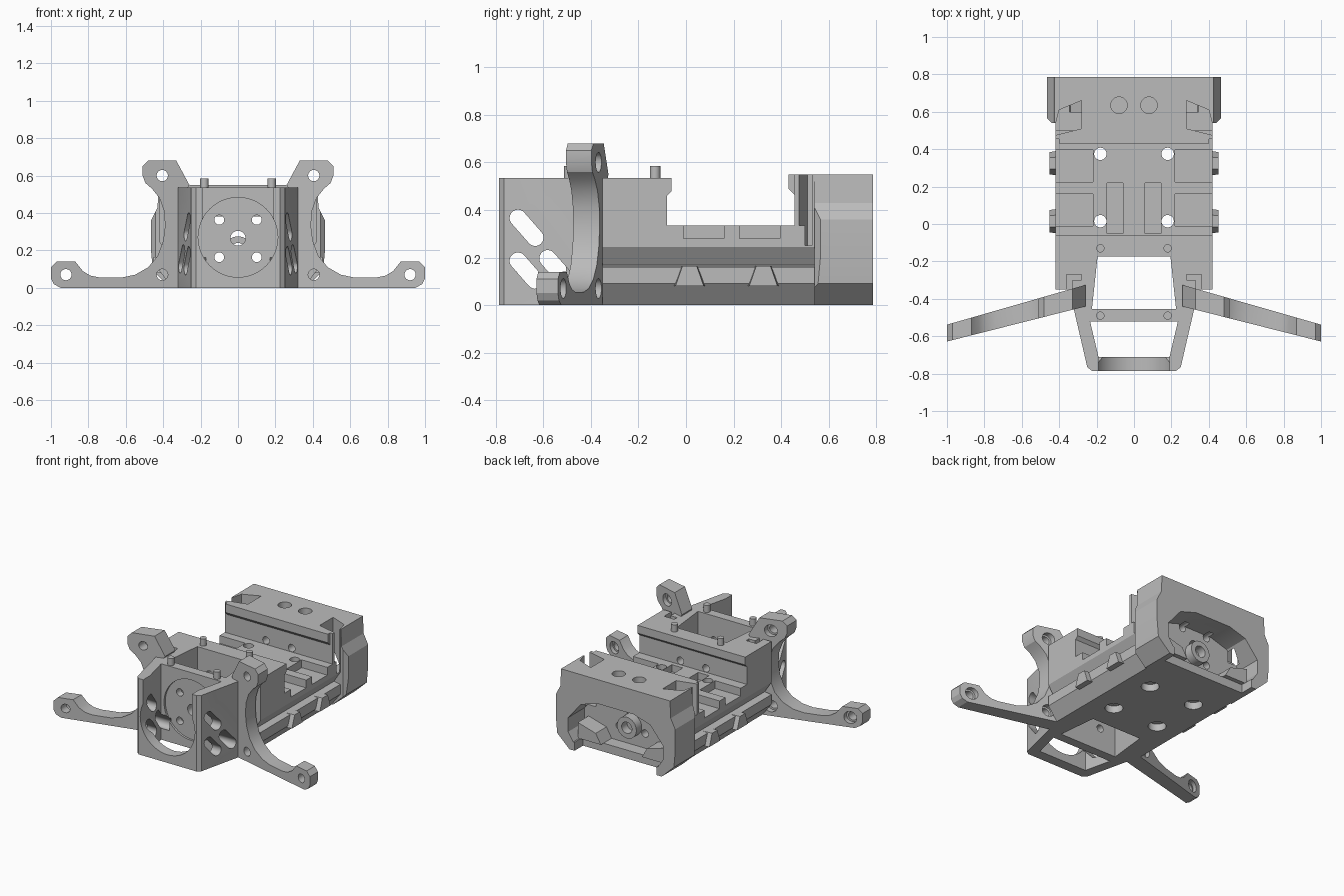
import bpy, bmesh, math

if "Cube" in bpy.data.objects:
    bpy.data.objects.remove(bpy.data.objects["Cube"])

grey = bpy.data.materials.new("plain grey")
grey.use_nodes = True
GREY = (0.5, 0.5, 0.5, 1)
grey.diffuse_color = GREY
grey.node_tree.nodes["Principled BSDF"].inputs["Base Color"].default_value = GREY


def prism(name, pts, axis, a, b):
    """Extrude a 2D outline along an axis from a to b."""
    place = {"x": lambda p, t: (t, p[0], p[1]),
             "y": lambda p, t: (p[0], t, p[1]),
             "z": lambda p, t: (p[0], p[1], t)}[axis]
    bm = bmesh.new()
    low = [bm.verts.new(place(p, a)) for p in pts]
    high = [bm.verts.new(place(p, b)) for p in pts]
    bm.faces.new(low)
    bm.faces.new(high)
    n = len(pts)
    for i in range(n):
        j = (i + 1) % n
        bm.faces.new((low[i], low[j], high[j], high[i]))
    bmesh.ops.recalc_face_normals(bm, faces=bm.faces)
    mesh = bpy.data.meshes.new(name)
    bm.to_mesh(mesh)
    bm.free()
    mesh.materials.append(grey)
    obj = bpy.data.objects.new(name, mesh)
    bpy.context.collection.objects.link(obj)
    return obj


def sym(half):
    return half + [(-x, y) for x, y in reversed(half)]


def disc(cx, cy, r, n=32):
    return [(cx + r * math.cos(math.tau * i / n), cy + r * math.sin(math.tau * i / n))
            for i in range(n)]


def capsule(cx, cy, length, r, angle):
    pts = []
    for end in (0, 1):
        side = 1 - 2 * end
        for i in range(13):
            t = math.pi * (i / 12 - 0.5 + end)
            u, v = side * length / 2 + r * math.cos(t), r * math.sin(t)
            pts.append((cx + u * math.cos(angle) - v * math.sin(angle),
                        cy + u * math.sin(angle) + v * math.cos(angle)))
    return pts


def rect(x0, x1, y0, y1):
    return [(x0, y0), (x1, y0), (x1, y1), (x0, y1)]


def cut(obj, *outlines):
    """Subtract each (outline, axis, start, end) from the object."""
    bpy.context.view_layer.objects.active = obj
    for outline in outlines:
        cutter = prism("cutter", *outline)
        cutter.hide_render = True
        mod = obj.modifiers.new("cut", "BOOLEAN")
        mod.operation, mod.solver, mod.object = "DIFFERENCE", "EXACT", cutter
        bpy.ops.object.modifier_apply(modifier=mod.name)
        bpy.data.objects.remove(cutter)


def hull(top):
    return sym([(0.35, 0), (0.42, 0.09), (0.42, 0.16), (0.37, 0.168), (0.42, 0.245), (0.42, top)])


SIDES = (-1, 1)
SHAFTS = [(disc(0, 0.265, 0.04), "y", -0.7, 0.65)]
SHAFTS += [(disc(s * 0.1, z, 0.026), "y", -0.7, 0.65) for s in SIDES for z in (0.163, 0.363)]
BAY = (sym([(0.225, -0.455), (0.195, -0.175)]), "z", -0.1, 0.7)

# Tapered front frame, open on top, with a round mouth and a drilled bulkhead
frame = prism("front_frame", sym([(0.225, -0.785), (0.25, -0.765), (0.33, -0.42), (0.33, -0.3)]),
              "z", 0, 0.535)
slots = [capsule(-0.67, 0.325, 0.11, 0.035, -0.85), capsule(-0.67, 0.145, 0.11, 0.035, -0.85),
         capsule(-0.545, 0.155, 0.11, 0.035, -0.85)]
cut(frame, BAY, (sym([(0.19, -0.71), (0.235, -0.52)]), "z", -0.1, 0.7),
    (disc(0, 0.27, 0.213, 48), "y", -0.9, -0.505),
    (rect(-0.19, 0.19, 0.3, 0.7), "y", -0.9, -0.6), *SHAFTS,
    *[(slot, "x", s * 0.17, s * 0.5) for slot in slots for s in SIDES])

# Tall block behind the frame
block = prism("front_block", hull(0.535), "y", -0.35, -0.08)
cut(block, BAY, *SHAFTS,
    *[(rect(s * 0.28, s * 0.36, -0.4, -0.27), "z", 0.42, 0.7) for s in SIDES])
prism("front_block_lip", [(-0.1, 0.535), (-0.06, 0.535), (-0.06, 0.48), (-0.08, 0.46),
                          (-0.1, 0.46)], "x", -0.42, 0.42)

# Low middle deck with clip pockets, channels and drilled holes
deck = prism("middle_deck", hull(0.335), "y", -0.08, 0.5)
cut(deck, *SHAFTS,
    *[(rect(s * 0.22, s * 0.5, y, y + 0.17), "z", 0.28, 0.4) for s in SIDES for y in (-0.01, 0.225)],
    *[(rect(s * 0.06, s * 0.145, -0.05, 0.22), "z", 0.285, 0.4) for s in SIDES],
    *[(disc(s * 0.18, y, r), "z", -0.1, top) for s in SIDES for y in (0.015, 0.375)
      for r, top in ((0.033, 0.5), (0.058, 0.05))])

# Trapezoid clips along the flanks, tapered towards the outside
for s in SIDES:
    for y in (0.015, 0.325):
        clip = prism("flank_clip", [(y - 0.07, 0.08), (y + 0.07, 0.08), (y + 0.035, 0.165),
                                    (y - 0.035, 0.165)], "x", s * 0.38, s * 0.452)
        for v in clip.data.vertices:
            if abs(v.co.x) > 0.42:
                v.co.y = y + 0.85 * (v.co.y - y)

# Rear housing: narrow neck, wide shell and arched rear cavity
pocket = [(0.28, 0.66), (0.28, 0.51), (0.5, 0.455), (0.5, 0.51), (0.42, 0.53), (0.4, 0.61)]
pockets = [([(s * x, y) for x, y in pocket], "z", 0.25, 0.7) for s in SIDES]
neck = prism("rear_neck", hull(0.55), "y", 0.455, 0.54)
cut(neck, *pockets, *SHAFTS)
prism("rear_neck_lip", [(0.47, 0.55), (0.43, 0.55), (0.43, 0.49), (0.455, 0.465),
                        (0.47, 0.465)], "x", -0.4, 0.4)
shell = prism("rear_shell", sym([(0.36, 0), (0.455, 0.09), (0.465, 0.2), (0.465, 0.36),
                                 (0.43, 0.43), (0.425, 0.55)]), "y", 0.54, 0.785)
cut(shell, *pockets, *SHAFTS,
    (sym([(0.33, 0.06), (0.37, 0.12), (0.37, 0.22), (0.27, 0.34), (0.14, 0.38)]), "y", 0.6, 0.9),
    (rect(-0.32, 0.32, -0.1, 0.1), "y", 0.69, 0.9),
    *[(disc(s * 0.08, 0.635, 0.044), "z", 0.47, 0.7) for s in SIDES],
    *[([(s * 0.5, 0.5), (s * 0.5, 0.6), (s * 0.43, 0.53)], "z", -0.1, 0.7) for s in SIDES])

# Fittings inside the rear cavity
boss = prism("cavity_boss", disc(0, 0.2, 0.075), "y", 0.59, 0.66)
cut(boss, (disc(0, 0.2, 0.04), "y", 0.5, 0.8))
for s in SIDES:
    prism("cavity_bracket", [(s * 0.34, 0.06), (s * 0.16, 0.06), (s * 0.2, 0.13),
                             (s * 0.34, 0.17)], "y", 0.59, 0.72)

# Locating pins on the top rim
for s in SIDES:
    for y in (-0.13, -0.49):
        prism("locating_pin", disc(s * 0.18, y, 0.022, 20), "z", 0.5, 0.585)

# Swept mounting arms: upright ear, curved stem, long foot, thinner towards the tip
arm_outline = [(0.3, 0), (0.95, 0), (0.985, 0.02), (1, 0.05), (1, 0.11), (0.97, 0.14), (0.87, 0.14),
               (0.83, 0.09), (0.79, 0.065), (0.74, 0.055), (0.62, 0.055), (0.55, 0.07), (0.48, 0.11),
               (0.43, 0.17), (0.4, 0.25), (0.39, 0.33), (0.395, 0.41), (0.42, 0.48), (0.46, 0.53),
               (0.495, 0.56), (0.51, 0.6), (0.51, 0.65), (0.48, 0.68), (0.33, 0.68), (0.26, 0.55),
               (0.3, 0.48), (0.32, 0.4), (0.31, 0.2)]
for s, side in zip(SIDES, ("right", "left")):
    arm = prism(side + "_arm", [(s * x, z) for x, z in arm_outline], "y", -0.045, 0.045)
    for hx, hz in ((0.92, 0.07), (0.405, 0.07), (0.405, 0.6)):
        cut(arm, (disc(s * hx, hz, 0.03, 24), "y", -0.2, 0.2),
            (disc(s * hx, hz, 0.042, 24), "y", 0.015, 0.2))
    for v in arm.data.vertices:
        out = abs(v.co.x) - 0.34
        v.co.y = v.co.y * (1.25 - 0.38 * out) - 0.405 - 0.27 * out

# Smooth the round parts, keep the edges sharp
for obj in bpy.context.collection.objects:
    if obj.type == "MESH":
        obj.select_set(True)
        bpy.context.view_layer.objects.active = obj
bpy.ops.object.shade_smooth_by_angle(angle=math.radians(22))
